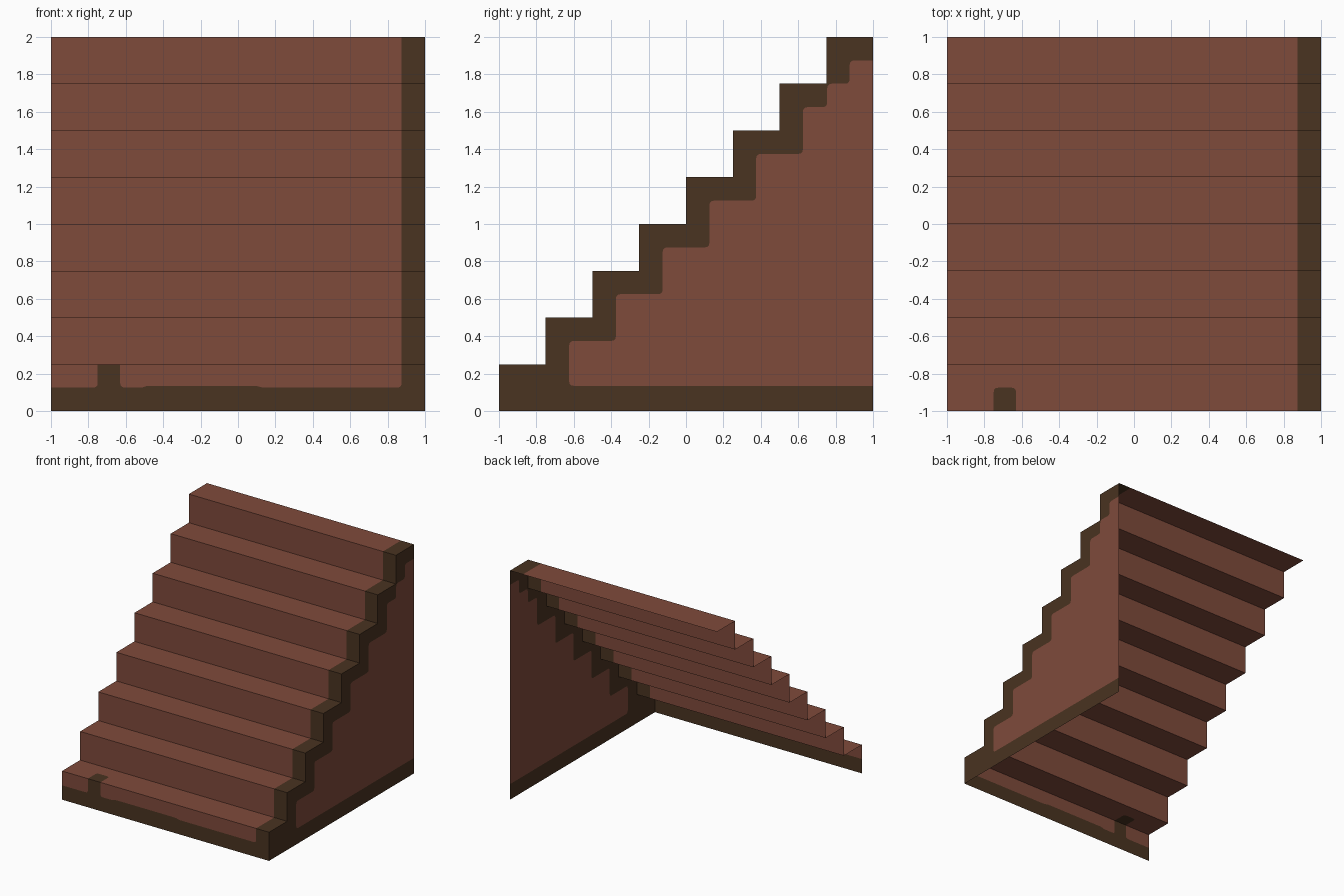
import bpy
import bmesh
from mathutils import Vector

if "Cube" in bpy.data.objects:
    bpy.data.objects.remove(bpy.data.objects["Cube"], do_unlink=True)

STEPS = 8
S = 2 / STEPS          # rise and run of one step
T = S / 2              # width of the dark trim
EDGE = 1 - T           # where the trim starts across the steps
BRICK, TRIM = 0, 1


def make_material(name, color):
    mat = bpy.data.materials.new(name)
    mat.use_nodes = True
    mat.diffuse_color = color
    bsdf = mat.node_tree.nodes["Principled BSDF"]
    bsdf.inputs["Base Color"].default_value = color
    bsdf.inputs["Roughness"].default_value = 0.9
    return mat


materials = [make_material("brick_red", (0.212, 0.069, 0.044, 1)),
             make_material("dark_brown", (0.067, 0.033, 0.015, 1))]


def rounded(points, radius=0.025, segments=3):
    """Round the inner corners of an open 2D path."""
    pts = [Vector(p) for p in points]
    out = [pts[0]]
    for a, b, c in zip(pts, pts[1:], pts[2:]):
        ra = min(radius, (a - b).length * 0.45)
        rc = min(radius, (c - b).length * 0.45)
        p, q = b + (a - b).normalized() * ra, b + (c - b).normalized() * rc
        for i in range(segments + 1):
            t = i / segments
            out.append(p * (1 - t) ** 2 + b * 2 * t * (1 - t) + q * t * t)
    return out + [pts[-1]]


def panel(bm, points, place, mat):
    """Add one flat face from 2D points, turned to the outside."""
    face = bm.faces.new([bm.verts.new(place(*p)) for p in points])
    face.normal_update()
    if face.normal.dot(Vector((1, -1, 1))) < 0:
        face.normal_flip()
    face.material_index = mat


def rect(x0, x1, v0, v1):
    return [(x0, v0), (x1, v0), (x1, v1), (x0, v1)]


def finish(bm, name):
    bmesh.ops.remove_doubles(bm, verts=bm.verts[:], dist=0.0001)
    mesh = bpy.data.meshes.new(name)
    bm.to_mesh(mesh)
    bm.free()
    for mat in materials:
        mesh.materials.append(mat)
    obj = bpy.data.objects.new(name, mesh)
    bpy.context.collection.objects.link(obj)


# Stair sheet: risers and treads, with a dark strip along one end
bm = bmesh.new()
N0, N1 = -0.75, -0.63  # sides of the dark notch on the first step
for i in range(STEPS):
    y, z = -1 + i * S, i * S
    riser = lambda x, v, y=y: (x, y, v)
    tread = lambda x, v, z=z: (x, v, z + S)
    panel(bm, rect(EDGE, 1, y, y + S), tread, TRIM)
    if i:
        panel(bm, rect(-1, EDGE, z, z + S), riser, BRICK)
        panel(bm, rect(EDGE, 1, z, z + S), riser, TRIM)
        panel(bm, rect(-1, EDGE, y, y + S), tread, BRICK)
        continue
    # First riser: dark skirting that climbs at the notch and at the end
    left = rounded([(-1, T), (N0, T), (N0, S)])
    right = rounded([(N1, S), (N1, T), (-0.51, T), (-0.49, T + 0.01),
                     (0.1, T + 0.01), (0.13, T), (EDGE, T), (EDGE, S)])
    panel(bm, left + [(-1, S)], riser, BRICK)
    panel(bm, right, riser, BRICK)
    panel(bm, left + right + [(1, S), (1, 0), (-1, 0)], riser, TRIM)
    # First tread: the notch folds over the front edge
    notch = rounded([(N0, -1), (N0, -1 + T), (N1, -1 + T), (N1, -1)])
    panel(bm, notch, tread, TRIM)
    panel(bm, [(-1, -1)] + notch + [(EDGE, -1), (EDGE, -1 + S), (-1, -1 + S)],
          tread, BRICK)
finish(bm, "stair_steps")

# Side wall: brick infill with a stepped dark border
outline, inner = [], [(1, T + 0.01), (-1 + S + T, T + 0.01)]
for i in range(STEPS):
    y, z = -1 + i * S, i * S
    outline += [(y, z), (y, z + S)]
    if 0 < i < STEPS - 1:
        inner += [(y + T, z + T), (y + S + T, z + T)]
# The border narrows under the top step
inner[-1] = (1 - S + 0.005, 2 - S - T)
inner += [(1 - S + 0.005, 2 - S), (1 - T, 2 - S), (1 - T, 2 - T), (1, 2 - T)]
inner = rounded(inner)

bm = bmesh.new()
wall = lambda y, z: (1, y, z)
panel(bm, inner, wall, BRICK)
panel(bm, outline + [(1, 2)] + inner[::-1] + [(1, 0)], wall, TRIM)
finish(bm, "side_wall")
